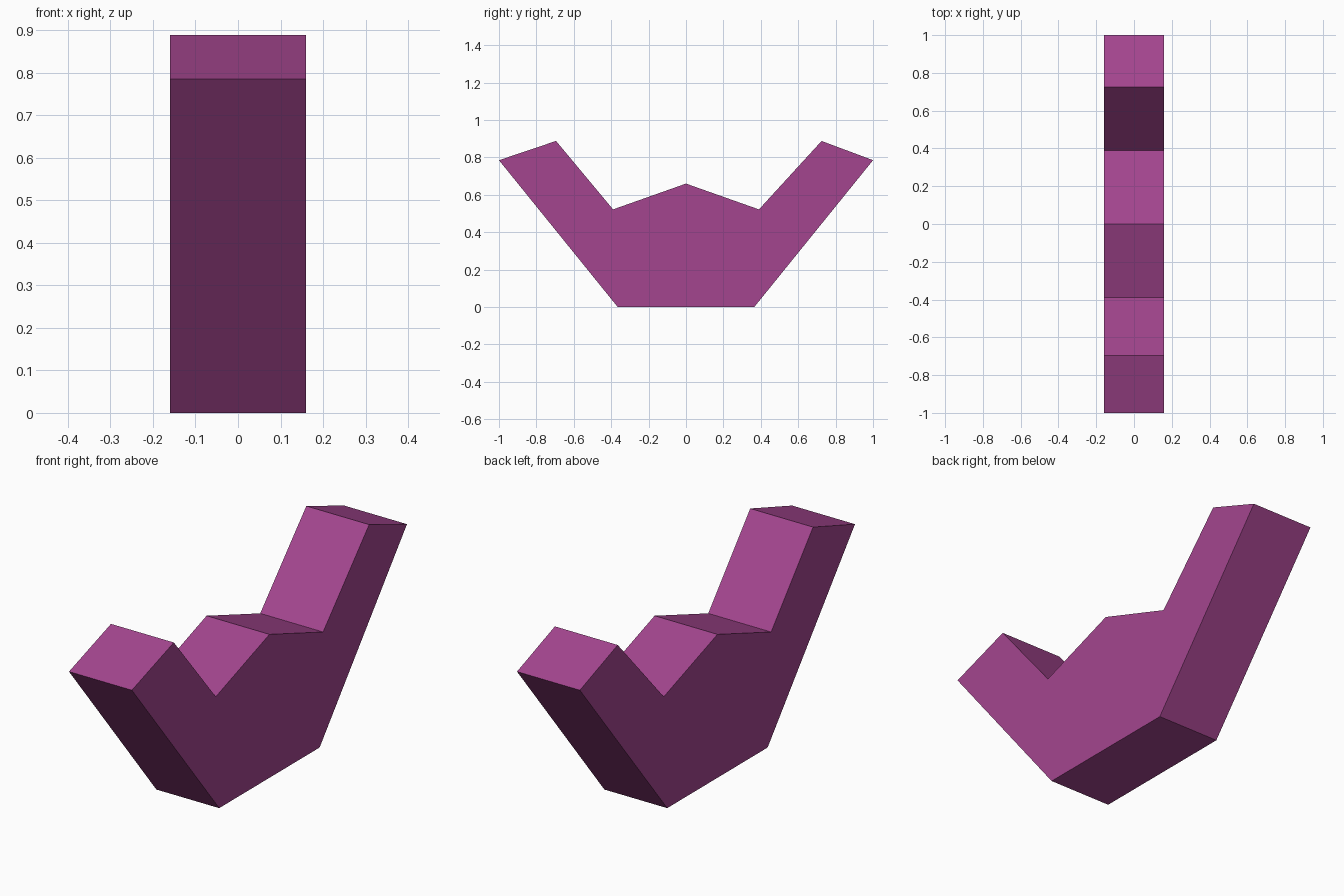
import bpy
import bmesh

cube = bpy.data.objects.get("Cube")
if cube:
    bpy.data.objects.remove(cube, do_unlink=True)

# Single plum colour
plum = bpy.data.materials.new("plum")
plum.use_nodes = True
colour = (0.37, 0.06, 0.275, 1)
plum.diffuse_color = colour
plum.node_tree.nodes["Principled BSDF"].inputs["Base Color"].default_value = colour

# Side outline (y, z): flat base, two flared arms and a raised middle peak
HALF_WIDTH = 0.16
outline = [(-0.365, 0), (0.365, 0), (1, 0.785), (0.725, 0.888), (0.39, 0.522),
           (0, 0.66), (-0.39, 0.522), (-0.695, 0.888), (-1, 0.785)]

# Extrude the outline across the width
bm = bmesh.new()
profile = bm.faces.new([bm.verts.new((-HALF_WIDTH, y, z)) for y, z in outline])
result = bmesh.ops.extrude_face_region(bm, geom=[profile])
moved = [g for g in result["geom"] if isinstance(g, bmesh.types.BMVert)]
bmesh.ops.translate(bm, verts=moved, vec=(2 * HALF_WIDTH, 0, 0))
bmesh.ops.recalc_face_normals(bm, faces=bm.faces)

mesh = bpy.data.meshes.new("winged_bracket")
bm.to_mesh(mesh)
bm.free()
mesh.materials.append(plum)
bracket = bpy.data.objects.new("winged_bracket", mesh)
bpy.context.collection.objects.link(bracket)
